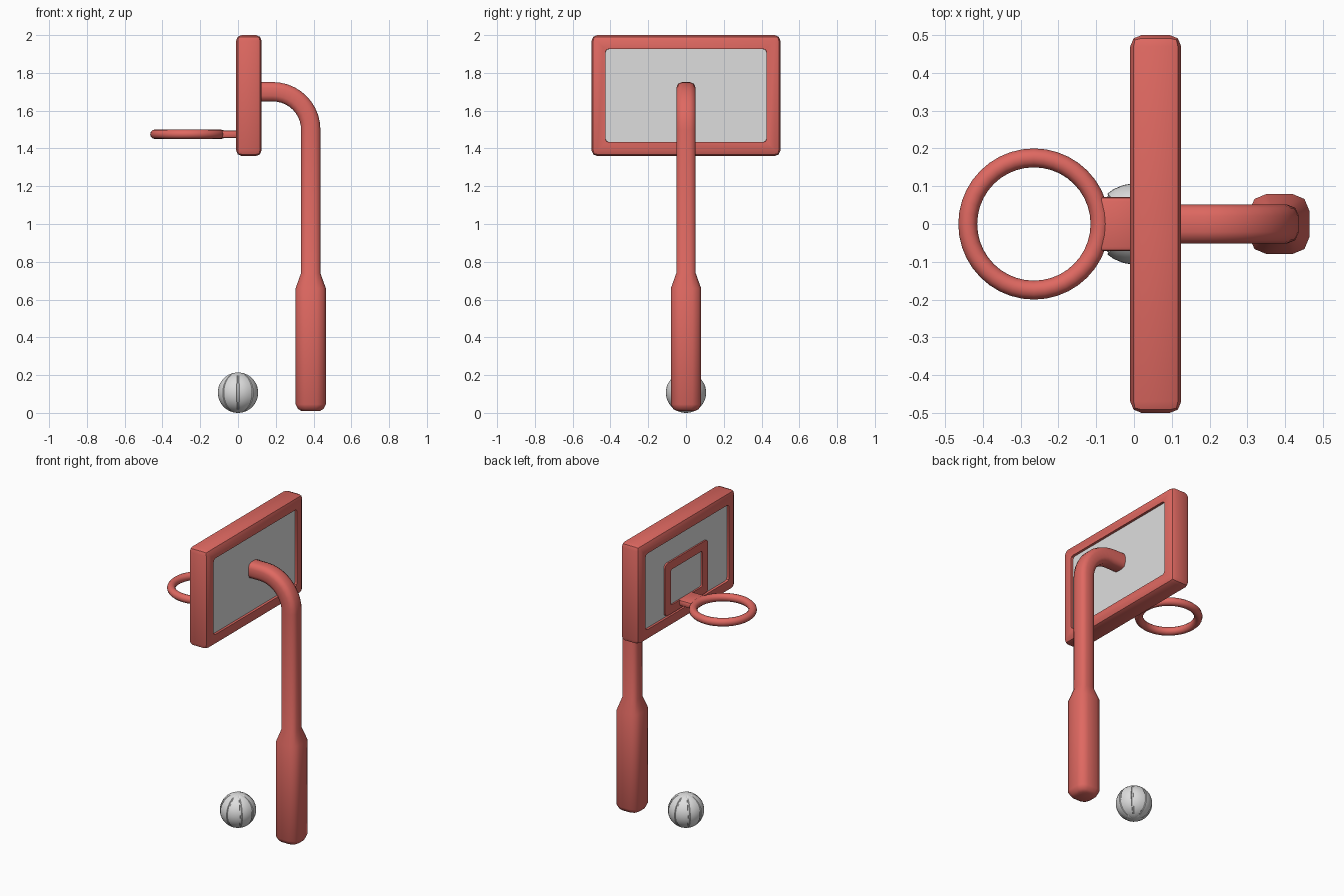
import bpy, bmesh
from math import sin, cos, pi, radians
from mathutils import Vector

if "Cube" in bpy.data.objects:
    bpy.data.objects.remove(bpy.data.objects["Cube"])


def material(name, rgb):
    m = bpy.data.materials.new(name)
    m.diffuse_color = (*rgb, 1)
    m.use_nodes = True
    m.node_tree.nodes["Principled BSDF"].inputs["Base Color"].default_value = m.diffuse_color
    return m


RED = material("coral red", (0.74, 0.14, 0.12))
GREY = material("light grey", (0.73, 0.73, 0.73))


def finish(name, bm, mats, angle=35):
    bmesh.ops.recalc_face_normals(bm, faces=bm.faces)
    me = bpy.data.meshes.new(name)
    bm.to_mesh(me)
    bm.free()
    for m in mats:
        me.materials.append(m)
    ob = bpy.data.objects.new(name, me)
    bpy.context.collection.objects.link(ob)
    bpy.ops.object.select_all(action='DESELECT')
    ob.select_set(True)
    bpy.context.view_layer.objects.active = ob
    bpy.ops.object.shade_smooth_by_angle(angle=radians(angle))
    return ob


def loft(loops, closed=False):
    """Skin a row of equal-sized loops; cap the ends unless closed."""
    bm = bmesh.new()
    rows = [[bm.verts.new(p) for p in lp] for lp in loops]
    n = len(rows[0])
    pairs = list(zip(rows, rows[1:])) + ([(rows[-1], rows[0])] if closed else [])
    for a, b in pairs:
        for i in range(n):
            j = (i + 1) % n
            bm.faces.new((a[i], a[j], b[j], b[i]))
    if not closed:
        bm.faces.new(rows[0])
        bm.faces.new(rows[-1])
    return bm


def rounded_rect(hu, hv, r, seg):
    pts = []
    for k, (su, sv) in enumerate(((1, 1), (-1, 1), (-1, -1), (1, -1))):
        for s in range(seg + 1):
            a = k * pi / 2 + s / seg * pi / 2
            pts.append((su * (hu - r) + r * cos(a), sv * (hv - r) + r * sin(a)))
    return pts


def bevelled_box(lo, hi, bevel, seg):
    lo, hi = Vector(lo), Vector(hi)
    bm = bmesh.new()
    bmesh.ops.create_cube(bm, size=1)
    for v in bm.verts:
        v.co = (lo + hi) / 2 + v.co * (hi - lo)
    bmesh.ops.bevel(bm, geom=bm.edges[:], offset=bevel, segments=seg,
                    profile=0.5, affect='EDGES')
    return bm


# Backboard: bevelled box with a recessed grey panel on both sides
bm = bevelled_box((-0.01, -0.5, 1.36), (0.125, 0.5, 2.0), 0.03, 2)
for side in (-1, 1):
    def panel():
        bm.normal_update()
        return max((f for f in bm.faces if f.normal.x * side > 0.99),
                   key=lambda f: f.calc_area())
    f = panel()
    bmesh.ops.inset_region(bm, faces=[f], thickness=0.043, use_even_offset=True)
    bmesh.ops.bevel(bm, geom=f.verts[:], offset=0.018, segments=2,
                    profile=0.5, affect='VERTICES')
    f = panel()
    bmesh.ops.inset_region(bm, faces=[f], thickness=0.001, depth=-0.015,
                           use_even_offset=True)
    f = panel()
    f.material_index = 1
finish("backboard", bm, [RED, GREY])

# Target square on the hoop side
outer = rounded_rect(0.22, 0.17, 0.025, 3)
inner = rounded_rect(0.16, 0.115, 0.012, 3)
ring = [[(x, u, 1.61 + v) for u, v in pts]
        for x, pts in ((0.01, outer), (-0.005, outer), (-0.005, inner), (0.01, inner))]
finish("target_frame", loft(ring, closed=True), [RED])

# Hoop ring and its bracket
hoop = []
for i in range(40):
    a = 2 * pi * i / 40
    hoop.append([(-0.265 + (0.175 + 0.025 * cos(t)) * cos(a),
                  (0.175 + 0.025 * cos(t)) * sin(a),
                  1.475 + 0.025 * sin(t))
                 for t in (2 * pi * k / 12 for k in range(12))])
finish("hoop", loft(hoop, closed=True), [RED], 40)
finish("hoop_bracket",
       bevelled_box((-0.1, -0.072, 1.455), (0.012, 0.072, 1.495), 0.012, 2), [RED])

# Pole: rounded-square section swept up, tapered, then bent to the board
section = rounded_rect(0.08, 0.08, 0.047, 2)
PX = 0.385
stations = [(PX, z, 0, s) for z, s in
            ((0.01, 0.6), (0.02, 0.84), (0.045, 1), (0.66, 1), (0.74, 0.64))]
for i in range(11):
    a = pi / 2 * i / 10
    stations.append((PX - 0.2 + 0.2 * cos(a), 1.5 + 0.2 * sin(a), a, 0.64))
stations.append((0.1, 1.7, pi / 2, 0.64))
finish("pole", loft([[(x + u * s * cos(a), v * s, z + u * s * sin(a))
                      for u, v in section] for x, z, a, s in stations]), [RED], 50)

# Ball with eight narrow grooves running from top to bottom
R = 0.107
spokes = []
for k in range(8):
    for off, drop in ((-4, 0), (-2.5, 0.005), (2.5, 0.005), (4, 0), (15, 0), (30, 0)):
        spokes.append((radians(k * 45 + off), R - drop))
ball = []
for i in range(21):
    t = -pi / 2 + 0.03 + (pi - 0.06) * i / 20
    ball.append([(r * cos(t) * cos(a), r * cos(t) * sin(a), R + R * sin(t))
                 for a, r in spokes])
finish("ball", loft(ball), [GREY], 30)
